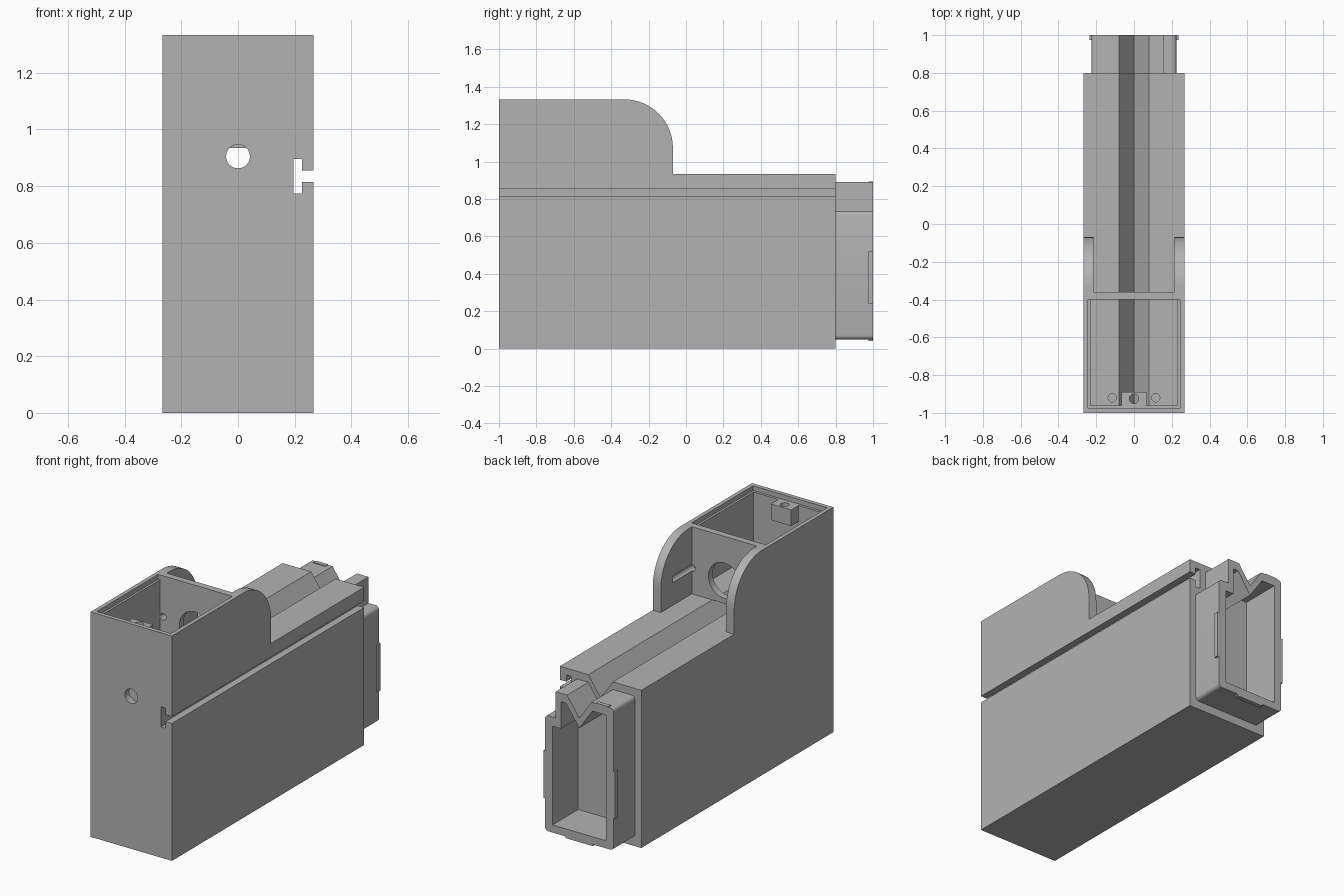
import bpy, bmesh, math
from mathutils import Vector

if "Cube" in bpy.data.objects:
    bpy.data.objects.remove(bpy.data.objects["Cube"])

grey = bpy.data.materials.new("plain grey")
grey.use_nodes = True
colour = (0.45, 0.45, 0.45, 1)
grey.diffuse_color = colour
grey.node_tree.nodes["Principled BSDF"].inputs["Base Color"].default_value = colour


def prism(name, pts, axis, a, b, soft=0):
    """Extrude a 2D outline along x, y or z from a to b."""
    place = {"x": lambda u, v, w: (w, u, v),
             "y": lambda u, v, w: (u, w, v),
             "z": lambda u, v, w: (u, v, w)}[axis]
    bm = bmesh.new()
    face = bm.faces.new([bm.verts.new(place(u, v, a)) for u, v in pts])
    out = bmesh.ops.extrude_face_region(bm, geom=[face])
    new = [g for g in out["geom"] if isinstance(g, bmesh.types.BMVert)]
    bmesh.ops.translate(bm, verts=new, vec=Vector(place(0, 0, b - a)))
    bmesh.ops.recalc_face_normals(bm, faces=bm.faces)
    if soft:
        # round the long outer edges
        side = max(v.co.x for v in bm.verts) - 0.01
        edges = [e for e in bm.edges
                 if all(abs(v.co.x) > side for v in e.verts)
                 and abs(e.verts[0].co.y - e.verts[1].co.y) > 0.1]
        bmesh.ops.bevel(bm, geom=edges, offset=soft, segments=4,
                        profile=0.5, affect="EDGES")
    mesh = bpy.data.meshes.new(name)
    bm.to_mesh(mesh)
    bm.free()
    mesh.materials.append(grey)
    ob = bpy.data.objects.new(name, mesh)
    bpy.context.collection.objects.link(ob)
    return ob


def rect(u0, u1, v0, v1):
    return [(u0, v0), (u1, v0), (u1, v1), (u0, v1)]


def circle(u, v, r, n=32):
    return [(u + r * math.cos(math.tau * i / n),
             v + r * math.sin(math.tau * i / n)) for i in range(n)]


def finish(ob, cutters):
    """Cut the holes, bake the result and shade it."""
    for c in cutters:
        m = ob.modifiers.new("cut", "BOOLEAN")
        m.operation = "DIFFERENCE"
        m.solver = "EXACT"
        m.object = c
    bpy.context.view_layer.update()
    deps = bpy.context.evaluated_depsgraph_get()
    mesh = bpy.data.meshes.new_from_object(ob.evaluated_get(deps))
    ob.modifiers.clear()
    ob.data = mesh
    bpy.ops.object.select_all(action="DESELECT")
    ob.select_set(True)
    bpy.context.view_layer.objects.active = ob
    bpy.ops.object.shade_smooth_by_angle(angle=math.radians(30))


W, TOP, DECK = 0.267, 1.333, 0.935

# Housing: stepped side outline with a rounded shoulder
R, back = 0.26, -0.07
arc = [(back - R + R * math.cos(t), TOP - R + R * math.sin(t))
       for t in (math.pi / 2 * i / 16 for i in range(17))]
housing = prism("housing", [(-1, 0), (0.8, 0), (0.8, DECK), (back, DECK)]
                + arc + [(-1, TOP)], "x", -W, W)

# Rear mouth cavity, shared by the housing and the neck
mouth = prism("mouth_cutter",
              [(-0.175, 0.095), (0.175, 0.095), (0.175, 0.68), (0.12, 0.68),
               (0.12, 0.84), (0.087, 0.84), (0, 0.715), (-0.087, 0.84),
               (-0.175, 0.84)], "y", 0.76, 1.1)

cutters = [
    mouth,
    # T-slot along the side
    prism("slot_cutter", [(0.195, 0.775), (0.225, 0.775), (0.225, 0.815),
                          (0.3, 0.815), (0.3, 0.855), (0.225, 0.855),
                          (0.225, 0.895), (0.195, 0.895)], "y", -1.1, 0.9),
    # V groove along the deck, open above the deck only where walls are cut
    prism("groove_cutter", [(0, 0.82), (0.08, DECK), (-0.08, DECK)],
          "y", -0.96, 0.9),
    # Front bin with its lid ledge, and the gap between the cheeks
    prism("bin_cutter", rect(-0.23, 0.23, -0.96, -0.4), "z", DECK, 1.5),
    prism("ledge_cutter", rect(-0.243, 0.243, -0.975, -0.4), "z", 1.305, 1.5),
    prism("gap_cutter", rect(-0.214, 0.214, -0.36, 0.1), "z", DECK, 1.5),
    # Round openings in the front wall and the divider
    prism("front_hole_cutter", circle(0, 0.905, 0.042), "y", -1.1, -0.9),
    prism("divider_hole_cutter", circle(0, 1.07, 0.105, 48), "y", -0.45, -0.3),
]
for s in (-1, 1):
    cutters.append(prism("wire_groove_cutter", circle(s * 0.212, 1.09, 0.02, 16),
                         "y", -0.43, -0.18))
    cutters.append(prism("floor_hole_cutter", circle(s * 0.115, -0.92, 0.022, 20),
                         "z", 0.9, 0.96))
finish(housing, cutters)

# Screw block hanging on the inside of the front wall
block = prism("screw_block", rect(-0.067, 0.067, -0.965, -0.89), "z", 1.21, 1.305)
screw = prism("screw_cutter", circle(0, -0.925, 0.025, 24), "z", 1.1, 1.4)
finish(block, [screw])

# Rear neck with the V groove and a step that clears the slot
neck = prism("rear_neck",
             [(-0.225, 0.05), (0.225, 0.05), (0.225, 0.735), (0.155, 0.735),
              (0.155, 0.89), (0.08, 0.89), (0, 0.775), (-0.08, 0.89),
              (-0.225, 0.89)], "y", 0.8, 1, soft=0.022)
finish(neck, [mouth])

# Snap tabs around the neck
for s, name in ((-1, "right_tab"), (1, "left_tab")):
    prism(name, rect(*sorted((s * 0.22, s * 0.236)), 0.24, 0.52), "y", 0.975, 1)
prism("bottom_tab", rect(-0.09, 0.09, 0.04, 0.06), "y", 0.975, 1)
prism("top_tab", rect(-0.19, -0.11, 0.88, 0.894), "y", 0.975, 1)

for c in cutters + [screw]:
    bpy.data.objects.remove(c)
